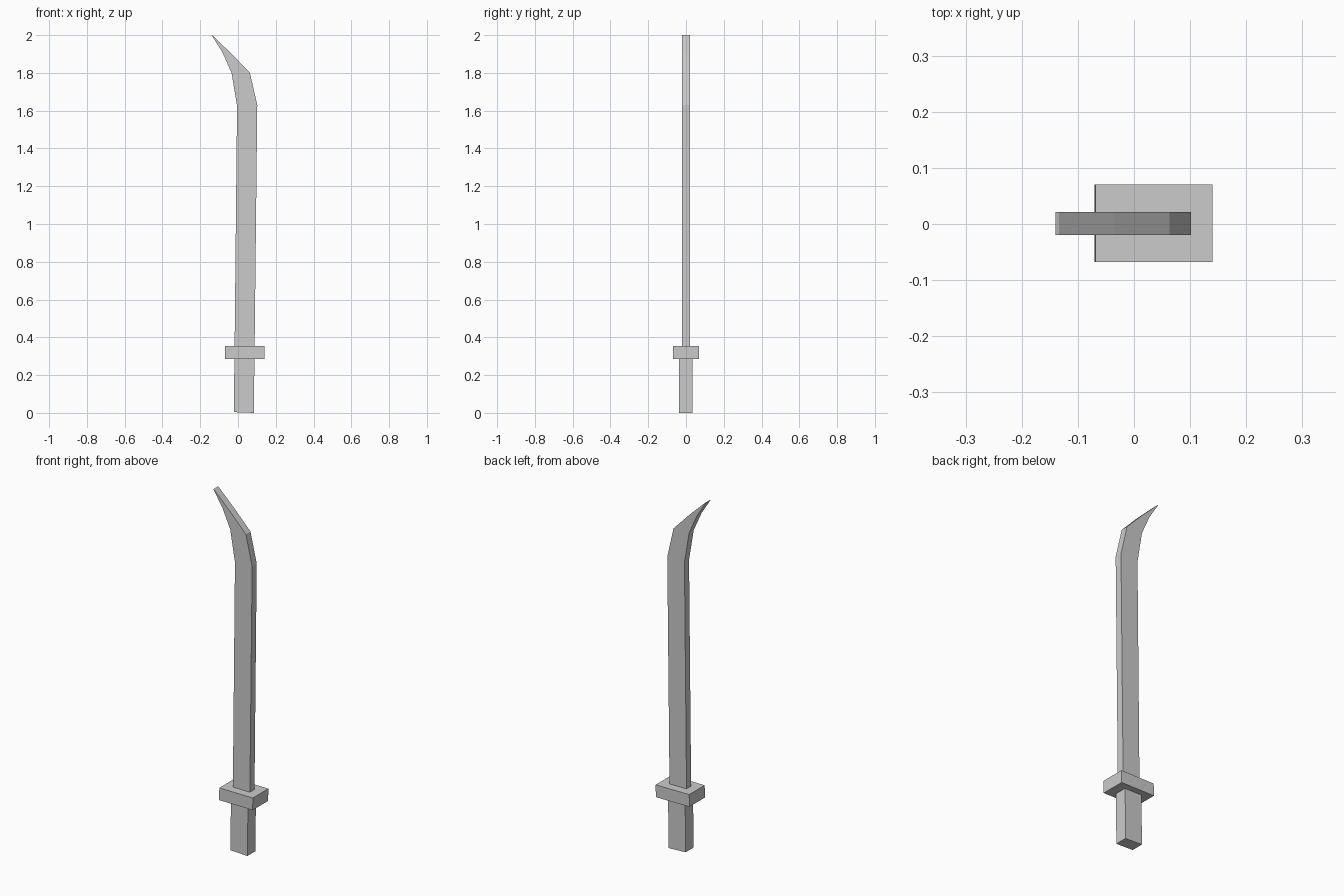
import bpy, bmesh

if "Cube" in bpy.data.objects:
    bpy.data.objects.remove(bpy.data.objects["Cube"])


def extrude_profile(name, points, y0, y1):
    """Solid made from an x-z outline, extruded along y."""
    bm = bmesh.new()
    face = bm.faces.new([bm.verts.new((x, y0, z)) for x, z in points])
    result = bmesh.ops.extrude_face_region(bm, geom=[face])
    moved = [g for g in result["geom"] if isinstance(g, bmesh.types.BMVert)]
    bmesh.ops.translate(bm, verts=moved, vec=(0, y1 - y0, 0))
    bmesh.ops.recalc_face_normals(bm, faces=bm.faces)
    mesh = bpy.data.meshes.new(name)
    bm.to_mesh(mesh)
    bm.free()
    obj = bpy.data.objects.new(name, mesh)
    bpy.context.collection.objects.link(obj)
    return obj


# Grip, leaning very slightly like the blade
extrude_profile("grip", [(-0.022, 0.004), (0.084, 0.0), (0.087, 0.287), (-0.019, 0.287)],
                -0.036, 0.035)

# Rectangular hand guard
extrude_profile("guard", [(-0.07, 0.286), (0.139, 0.285), (0.14, 0.354), (-0.069, 0.355)],
                -0.068, 0.07)

# Blade: long straight body, then a tip sweeping back to a thin point
extrude_profile("blade", [
    (-0.018, 0.352), (0.088, 0.352),                                    # base
    (0.102, 1.63), (0.063, 1.80), (-0.035, 1.902), (-0.134, 1.997),     # outer edge
    (-0.14, 2.0), (-0.083, 1.91), (-0.034, 1.80), (-0.005, 1.625),      # inner edge
], -0.02, 0.021)
